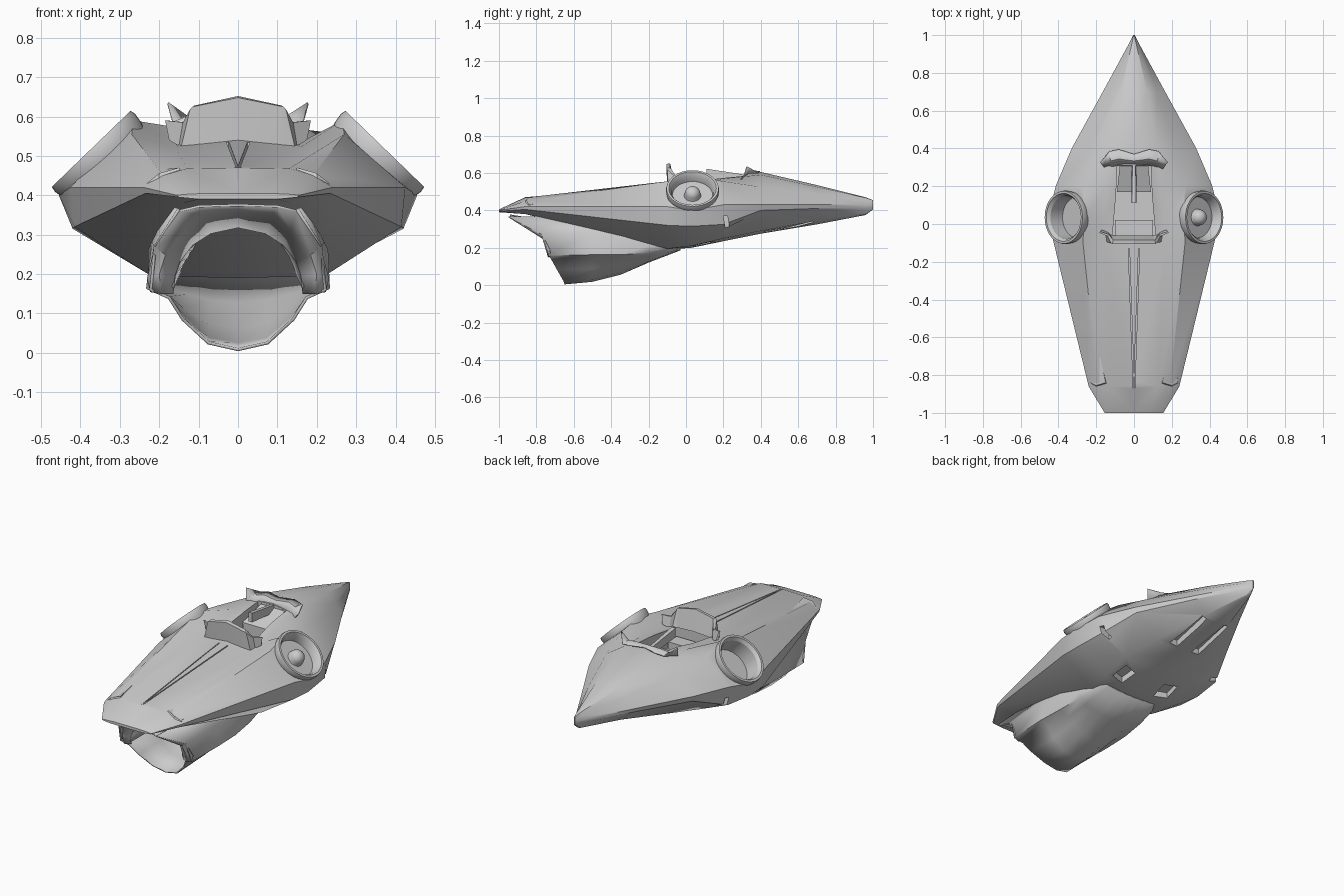
import bpy, bmesh
from math import cos, sin, pi, radians
from mathutils import Matrix, Vector


def finish(name, bm, thick=0, angle=30):
    bmesh.ops.remove_doubles(bm, verts=bm.verts, dist=1e-5)
    bmesh.ops.recalc_face_normals(bm, faces=bm.faces)
    me = bpy.data.meshes.new(name)
    bm.to_mesh(me)
    bm.free()
    ob = bpy.data.objects.new(name, me)
    bpy.context.collection.objects.link(ob)
    if thick:
        m = ob.modifiers.new("thickness", 'SOLIDIFY')
        m.thickness = thick
        m.offset = 0
    smooth(ob, angle)
    return ob


def smooth(ob, angle=30):
    bpy.ops.object.select_all(action='DESELECT')
    ob.select_set(True)
    bpy.context.view_layer.objects.active = ob
    bpy.ops.object.shade_smooth_by_angle(angle=radians(angle))


def loft(name, rows, thick=0, closed=False, angle=30):
    """Skin rows of half-section points (x >= 0), mirrored over x = 0."""
    bm = bmesh.new()
    full = []
    for r in rows:
        pts = [(-x, y, z) for x, y, z in reversed(r)] + list(r)
        full.append([bm.verts.new(p) for p in pts])
    n = len(full[0])
    for a, b in zip(full, full[1:]):
        for i in range(n if closed else n - 1):
            j = (i + 1) % n
            bm.faces.new((a[i], a[j], b[j], b[i]))
    if closed:
        bm.faces.new(full[0])
        bm.faces.new(full[-1])
    return finish(name, bm, thick, angle)


def prism(name, bottom, top):
    """Solid between two matching polygons."""
    bm = bmesh.new()
    a = [bm.verts.new(p) for p in bottom]
    b = [bm.verts.new(p) for p in top]
    n = len(a)
    bm.faces.new(a)
    bm.faces.new(b)
    for i in range(n):
        j = (i + 1) % n
        bm.faces.new((a[i], a[j], b[j], b[i]))
    return finish(name, bm)


def box(name, x0, x1, y0, y1, z0, z1):
    q = [(x0, y0), (x1, y0), (x1, y1), (x0, y1)]
    return prism(name, [(x, y, z0) for x, y in q], [(x, y, z1) for x, y in q])


def lathe(name, profile, matrix, seg=48):
    bm = bmesh.new()
    rings = [[bm.verts.new(matrix @ Vector((r * cos(2 * pi * i / seg), r * sin(2 * pi * i / seg), h)))
              for i in range(seg)] for r, h in profile]
    for a, b in zip(rings, rings[1:]):
        for i in range(seg):
            j = (i + 1) % seg
            bm.faces.new((a[i], a[j], b[j], b[i]))
    return finish(name, bm)


def cut(target, cutters):
    for c in cutters:
        m = target.modifiers.new("cut", 'BOOLEAN')
        m.operation = 'DIFFERENCE'
        m.solver = 'EXACT'
        m.object = c
        bpy.context.view_layer.objects.active = target
        bpy.ops.object.modifier_apply(modifier=m.name)
        bpy.data.objects.remove(c)
    smooth(target, 40)


# Hull: half sections from top centre round to bottom centre
sections = [
    (-1.0, [(0, .405), (.08, .405), (.14, .402), (.155, .40), (.15, .395), (.1, .39), (0, .39)]),
    (-.86, [(0, .47), (.13, .468), (.19, .45), (.24, .42), (.235, .405), (.14, .38), (0, .38)]),
    (-.1, [(0, .54), (.16, .523), (.27, .555), (.425, .42), (.415, .32), (.22, .195), (0, .19)]),
    (.03, [(0, .56), (.16, .535), (.265, .59), (.455, .40), (.42, .315), (.22, .21), (0, .2)]),
    (.2, [(0, .58), (.14, .57), (.27, .555), (.415, .43), (.405, .325), (.22, .25), (0, .235)]),
    (.4, [(0, .605), (.12, .59), (.22, .525), (.33, .43), (.32, .40), (.17, .29), (0, .275)]),
    (.7, [(0, .535), (.07, .525), (.12, .485), (.165, .43), (.16, .41), (.08, .345), (0, .325)]),
    (.96, [(0, .47), (.01, .467), (.018, .45), (.024, .43), (.024, .41), (.012, .38), (0, .375)]),
    (1.0, [(0, .455), (.002, .455), (.003, .44), (.004, .43), (.004, .42), (.003, .41), (0, .405)])]
hull = loft("hull", [[(x, y, z) for x, z in pts] for y, pts in sections], closed=True)

# Openings: cockpit, deck slits, side slots, belly ports, turbine wells
cockpit = [(-.115, -.07), (.115, -.07), (.095, .16), (.09, .31), (-.09, .31), (-.095, .16)]
cutters = [prism("cockpit_cutter", [(x, y, .44) for x, y in cockpit], [(x, y, .75) for x, y in cockpit])]
tilt = {}
for s in (1, -1):
    slit = [(s * .004, -.87), (s * .03, -.13), (s * .024, -.13), (s * .001, -.8)]
    cutters.append(prism("slit_cutter", [(x, y, .525 + .09 * y) for x, y in slit],
                         [(x, y, .7) for x, y in slit]))
    tilt[s] = Matrix.Translation((s * .37, .035, .515)) @ Matrix.Rotation(s * radians(44), 4, 'Y')
    depth = -.05 if s > 0 else -.1
    cutters.append(lathe("well_cutter", [(0, depth - .01), (.125, depth - .01), (.125, .2), (0, .2)], tilt[s]))
    slot = ((.20, .37), (.222, .37), (.238, .275), (.216, .275))
    cutters.append(prism("slot_cutter", [(s * .35, y, z) for y, z in slot], [(s * .5, y, z) for y, z in slot]))
    for port in ([(.05, .42), (.10, .42), (.09, .68), (.06, .68)],
                 [(.11, .03), (.19, .05), (.18, .15), (.10, .13)]):
        cutters.append(prism("port_cutter", [(s * x, y, .1) for x, y in port],
                             [(s * x, y, .235 + y * .2) for x, y in port]))
cut(hull, cutters)

# Side turbines: ring and bowl, with a domed hub on the right only
for s in (1, -1):
    d = -.05 if s > 0 else -.1
    side = "right" if s > 0 else "left"
    lathe(side + "_turbine_ring",
          [(.13, -.06), (.138, -.035), (.142, -.01), (.139, .004), (.127, .004),
           (.114, -.014), (.108, d), (0, d)], tilt[s])
    if s > 0:
        lathe("right_turbine_hub", [(.045, d)] + [(.042 * cos(a * pi / 12), d + .012 + .042 * sin(a * pi / 12))
                                                  for a in range(7)], tilt[s])

# Belly scoop: half sections from keel up to the deck
loft("belly_scoop", [
    [(0, -.65, .008), (.075, -.655, .025), (.14, -.69, .085), (.175, -.72, .14),
     (.222, -.735, .16), (.21, -.77, .27), (.15, -.95, .365)],
    [(0, -.5, .022), (.075, -.5, .035), (.14, -.5, .09), (.175, -.5, .14),
     (.23, -.5, .165), (.215, -.5, .28), (.17, -.5, .37)],
    [(0, -.35, .06), (.075, -.35, .07), (.14, -.35, .11), (.175, -.35, .14),
     (.225, -.35, .165), (.225, -.35, .26), (.19, -.35, .32)],
    [(0, -.2, .125), (.07, -.2, .13), (.13, -.2, .145), (.17, -.2, .155),
     (.21, -.2, .175), (.22, -.2, .21), (.2, -.2, .26)],
    [(0, -.03, .19), (.06, -.03, .192), (.11, -.03, .195), (.15, -.03, .2),
     (.19, -.03, .21), (.2, -.03, .22), (.19, -.03, .23)]], thick=.008, angle=45)

# Scoop roof arch inside the mouth, and the lip joining it to the outer shell
arch = [(.165 * sin(a * pi / 14), .165 + .155 * cos(a * pi / 14)) for a in range(8)]
loft("scoop_roof", [[(x, -.73, z) for x, z in arch],
                    [(x, -.45, z) for x, z in arch],
                    [(x * .9, -.2, .12 + z * .5) for x, z in arch]], thick=.006)
loft("scoop_lip", [
    [(0, -.94, .375), (.1, -.94, .372), (.15, -.94, .36), (.21, -.77, .27), (.23, -.73, .19), (.222, -.725, .155)],
    [(0, -.85, .36), (.09, -.84, .352), (.135, -.82, .315), (.185, -.765, .25), (.2, -.75, .2), (.195, -.735, .15)],
    [(0, -.73, .32), (.07, -.73, .305), (.117, -.73, .275), (.149, -.73, .232), (.162, -.73, .195),
     (.165, -.72, .15)]], thick=.006, angle=40)

# Fender tips at the front of the deck
for s in (1, -1):
    prism("fender_tip", [(s * .14, -.85, .455), (s * .2, -.865, .43), (s * .235, -.85, .42), (s * .2, -.6, .45)],
          [(s * .15, -.84, .47), (s * .2, -.855, .456), (s * .232, -.84, .43), (s * .2, -.6, .465)])

# Windscreen cowl: flat panels with flared corners
loft("windscreen", [
    [(0, -.1, .535), (.1, -.1, .53), (.145, -.095, .52), (.15, -.06, .525), (.175, -.04, .54)],
    [(0, -.105, .648), (.115, -.105, .625), (.122, -.1, .618), (.14, -.065, .585), (.185, -.045, .59)],
    [(0, -.085, .652), (.11, -.085, .628), (.115, -.08, .622), (.132, -.055, .585), (.18, -.04, .59)],
    [(0, -.06, .535), (.1, -.06, .53), (.125, -.055, .525), (.135, -.045, .525), (.17, -.03, .54)]],
     closed=False, angle=12)

# Rear cockpit hood with raised wing tips
loft("rear_hood", [
    [(0, .31, .585), (.08, .31, .58), (.11, .30, .575), (.15, .29, .56)],
    [(0, .335, .605), (.08, .345, .61), (.125, .335, .60), (.165, .31, .585)],
    [(0, .37, .607), (.08, .395, .608), (.13, .385, .60), (.178, .325, .634)]], thick=.006)

# Seat, steering column and handlebar
prism("seat", [(-.085, .17, .44), (.085, .17, .44), (.075, .31, .44), (-.075, .31, .44)],
      [(-.09, .17, .52), (.09, .17, .52), (.075, .31, .575), (-.075, .31, .575)])
prism("steering_column", [(-.012, .11, .57), (.012, .11, .57), (.012, .32, .55), (-.012, .32, .55)],
      [(-.012, .11, .622), (.012, .11, .622), (.008, .32, .59), (-.008, .32, .59)])
box("cockpit_floor_step", -.1, .1, -.06, .02, .43, .48)
